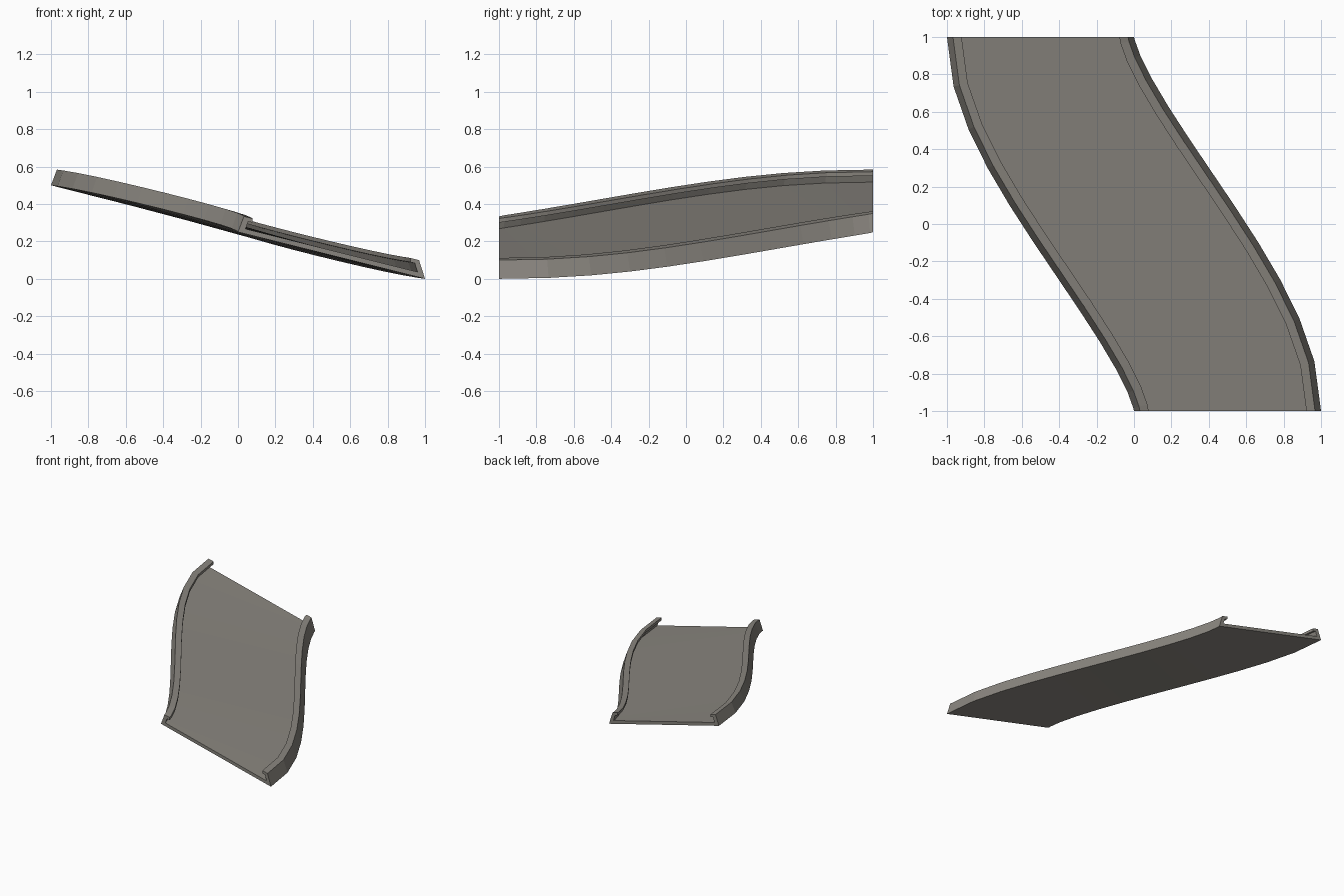
import bpy, bmesh
from mathutils import Vector

if "Cube" in bpy.data.objects:
    bpy.data.objects.remove(bpy.data.objects["Cube"])

# Single warm grey colour
mat = bpy.data.materials.new("warm grey")
mat.diffuse_color = (0.25, 0.235, 0.21, 1)
mat.use_nodes = True
mat.node_tree.nodes["Principled BSDF"].inputs["Base Color"].default_value = mat.diffuse_color

STEPS = 12      # segments along the S curve
HANDLE = 0.53   # handle length of the S curve
HALF = 0.5      # half width of the channel
BANK = 0.25     # sideways slope


def curve(t):
    """Centre point and unit sideways direction on the S-shaped path."""
    p = [Vector((0.5, -1)), Vector((0.5, -1 + HANDLE)),
         Vector((-0.5, 1 - HANDLE)), Vector((-0.5, 1))]
    u = 1 - t
    c = u**3 * p[0] + 3 * u * u * t * p[1] + 3 * u * t * t * p[2] + t**3 * p[3]
    d = u * u * (p[1] - p[0]) + 2 * u * t * (p[2] - p[1]) + t * t * (p[3] - p[2])
    d.normalize()
    return c, Vector((d.y, -d.x))


# Hooked rim: (distance in from the outer edge, height above the underside)
rim = [(0, 0), (0.032, 0.092), (0.078, 0.092), (0.078, 0.070),
       (0.055, 0.070), (0.040, 0.027)]
left = [(-HALF + d, h) for d, h in rim]
right = [(HALF - d, h) for d, h in reversed(rim)]
section = left + right

# Sweep the banked channel section along the path
bm = bmesh.new()
rings = []
for i in range(STEPS + 1):
    c, n = curve(i / STEPS)
    ring = []
    for s, h in section:
        xy = c + n * s
        z = 0.25 - BANK * c.x - BANK * s + h
        ring.append(bm.verts.new((xy.x, xy.y, z)))
    rings.append(ring)

count = len(section)
for a, b in zip(rings, rings[1:]):
    for k in range(count):
        m = (k + 1) % count
        bm.faces.new((a[k], a[m], b[m], b[k]))

# End caps: two rims and the floor slab
for ring in (rings[0], rings[-1]):
    bm.faces.new(ring[0:6])
    bm.faces.new(ring[6:12])
    bm.faces.new((ring[0], ring[5], ring[6], ring[11]))

bmesh.ops.recalc_face_normals(bm, faces=bm.faces)
mesh = bpy.data.meshes.new("slide_channel")
bm.to_mesh(mesh)
bm.free()
mesh.materials.append(mat)
obj = bpy.data.objects.new("slide_channel", mesh)
bpy.context.collection.objects.link(obj)
